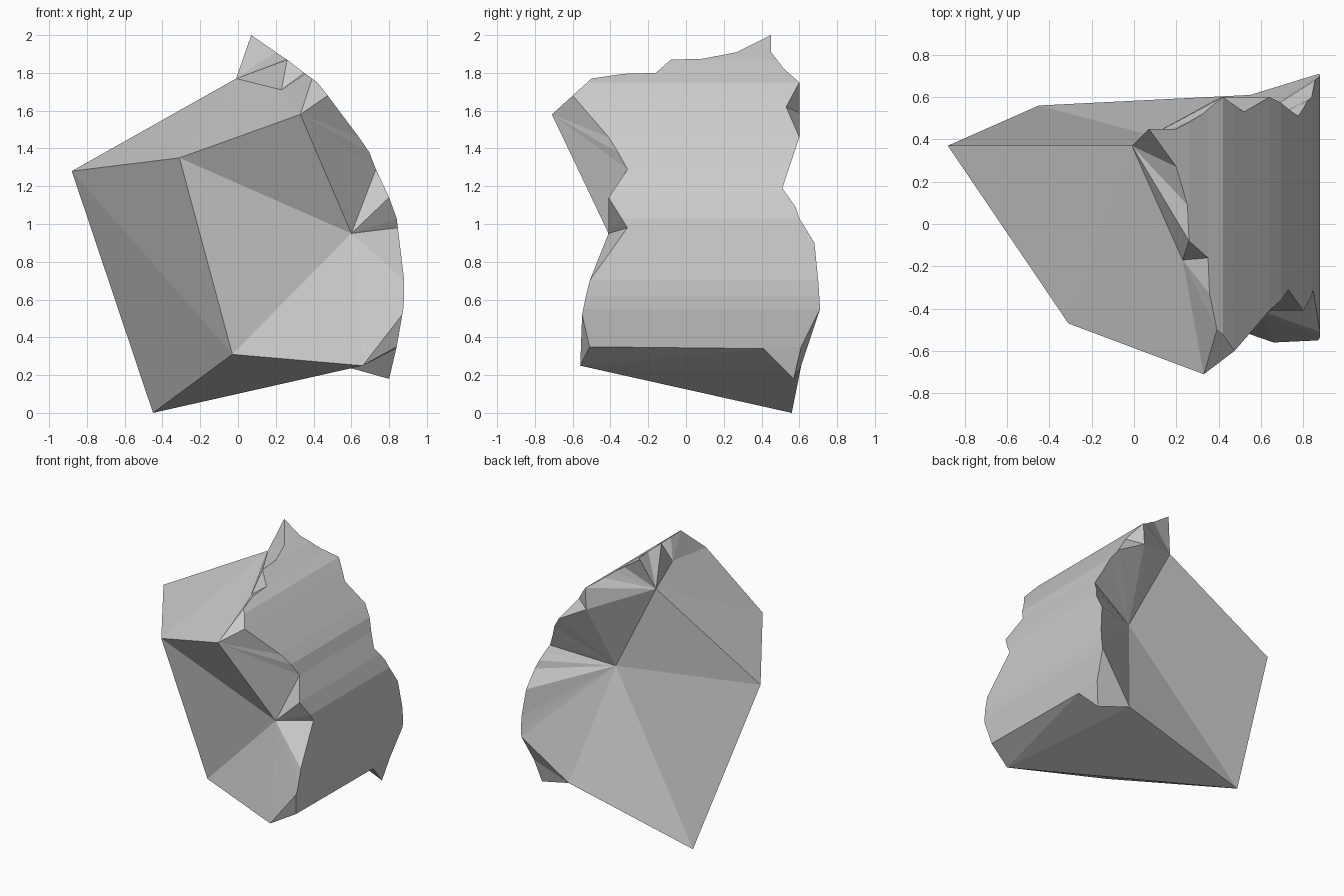
import bpy, bmesh

if "Cube" in bpy.data.objects:
    bpy.data.objects.remove(bpy.data.objects["Cube"])

# Curved outer skin: cross-section (z, x), running along y
PROFILE = [(0.18, 0.80), (0.35, 0.84), (0.55, 0.875), (0.62, 0.88), (0.70, 0.88),
           (1.03, 0.84), (1.14, 0.80), (1.29, 0.73), (1.38, 0.695), (1.46, 0.64),
           (1.68, 0.475), (1.75, 0.42), (1.80, 0.35), (1.87, 0.26), (1.91, 0.20), (2.0, 0.07)]

# Broken rims of the skin (z, y), bottom to top
FRONT = [(0.18, 0.57), (0.34, 0.41), (0.35, -0.51), (0.52, -0.55), (0.62, -0.53),
         (0.70, -0.51), (0.98, -0.31), (1.14, -0.41), (1.29, -0.31), (1.38, -0.36),
         (1.46, -0.41), (1.68, -0.60), (1.77, -0.50), (1.795, -0.33), (1.80, -0.16),
         (1.87, -0.08), (1.875, 0.09), (1.91, 0.27), (2.0, 0.45)]
BACK = [(0.18, 0.57), (0.35, 0.61), (0.55, 0.71), (0.70, 0.70), (0.90, 0.68),
        (1.03, 0.60), (1.09, 0.58), (1.19, 0.51), (1.46, 0.60), (1.62, 0.53),
        (1.75, 0.60), (1.82, 0.52), (1.91, 0.45), (2.0, 0.45)]

# Corners of the fractured body
left = (-0.88, 0.37, 1.28)
brow = (-0.31, -0.47, 1.35)
shoulder = (0.33, -0.71, 1.58)
notch = (0.60, -0.41, 0.95)
chin = (-0.03, -0.32, 0.31)
foot = (-0.45, 0.56, 0.0)
toe = (0.66, -0.56, 0.25)
heel = (0.55, 0.61, 0.25)
hollow = (0.34, 0.35, 1.09)
ridge = (-0.01, 0.37, 1.77)
chip = (0.23, -0.17, 1.71)
back_chip = (0.41, 0.60, 1.59)


def lerp(table, z):
    for (z0, a), (z1, b) in zip(table, table[1:]):
        if z0 <= z <= z1:
            return a + (b - a) * (z - z0) / (z1 - z0)


bm = bmesh.new()
cache = {}


def vert(p):
    key = tuple(round(c, 4) for c in p)
    if key not in cache:
        cache[key] = bm.verts.new(p)
    return cache[key]


def face(*pts):
    vs = list(dict.fromkeys(vert(p) for p in pts))
    if len(vs) > 2:
        bm.faces.new(vs)


def rim(table, z):
    return (lerp(PROFILE, z), lerp(table, z), z)


levels = sorted({z for t in (PROFILE, FRONT, BACK) for z, _ in t})


def fan(center, table, lo, hi):
    zs = [z for z in levels if lo <= z <= hi]
    for a, b in zip(zs, zs[1:]):
        face(center, rim(table, a), rim(table, b))


# Curved skin in strips
for a, b in zip(levels, levels[1:]):
    face(rim(FRONT, a), rim(BACK, a), rim(BACK, b), rim(FRONT, b))

# Fractures meeting the front and back rims
for center, lo, hi in [(heel, 0.18, 0.34), (toe, 0.34, 0.52), (notch, 0.52, 1.29),
                       (shoulder, 1.29, 1.77), (chip, 1.77, 1.87), (ridge, 1.87, 2.0)]:
    fan(center, FRONT, lo, hi)
for center, lo, hi in [(heel, 0.18, 0.55), (hollow, 0.55, 1.46),
                       (back_chip, 1.46, 1.75), (ridge, 1.75, 2.0)]:
    fan(center, BACK, lo, hi)

# Triangles joining neighbouring fans
for a, b, table, z in [(heel, toe, FRONT, 0.34), (toe, notch, FRONT, 0.52),
                       (notch, shoulder, FRONT, 1.29), (shoulder, chip, FRONT, 1.77),
                       (chip, ridge, FRONT, 1.87), (heel, hollow, BACK, 0.55),
                       (hollow, back_chip, BACK, 1.46), (back_chip, ridge, BACK, 1.75)]:
    face(a, b, rim(table, z))

# Large broken faces: top, front, left, bottom, back
for tri in [(left, brow, ridge), (brow, shoulder, ridge), (shoulder, chip, ridge),
            (brow, notch, shoulder), (brow, chin, notch), (chin, toe, notch),
            (left, chin, brow), (left, foot, chin),
            (foot, toe, chin), (foot, heel, toe),
            (hollow, ridge, left), (hollow, left, foot), (hollow, foot, heel),
            (back_chip, ridge, hollow)]:
    face(*tri)

bmesh.ops.recalc_face_normals(bm, faces=bm.faces)
mesh = bpy.data.meshes.new("rubble_fragment")
bm.to_mesh(mesh)
bm.free()
obj = bpy.data.objects.new("rubble_fragment", mesh)
bpy.context.collection.objects.link(obj)
